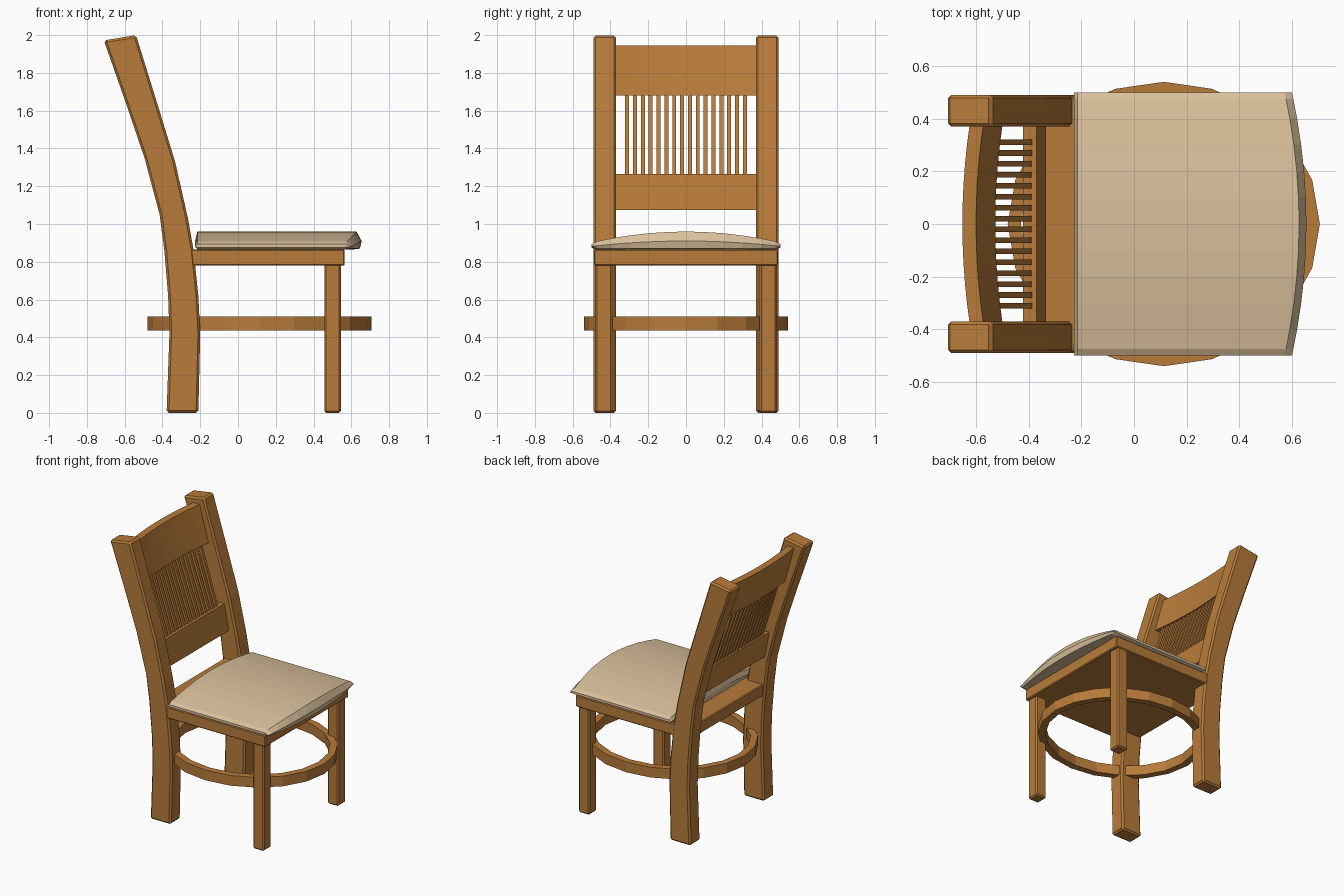
import bpy, bmesh, math

cube = bpy.data.objects.get("Cube")
if cube:
    bpy.data.objects.remove(cube, do_unlink=True)


def material(name, rgb):
    m = bpy.data.materials.new(name)
    m.use_nodes = True
    m.diffuse_color = (*rgb, 1)
    m.node_tree.nodes["Principled BSDF"].inputs["Base Color"].default_value = (*rgb, 1)
    return m


WOOD = material("warm wood", (0.48, 0.20, 0.042))
FABRIC = material("tan fabric", (0.70, 0.53, 0.33))


def loft(name, sections, mat=WOOD, closed=False, bevel=0):
    """Skin a list of matching cross-section loops, capped unless closed."""
    bm = bmesh.new()
    loops = [[bm.verts.new(p) for p in s] for s in sections]
    n = len(loops[0])
    pairs = list(zip(loops, loops[1:]))
    if closed:
        pairs.append((loops[-1], loops[0]))
    else:
        bm.faces.new(loops[0])
        bm.faces.new(loops[-1])
    for a, b in pairs:
        for i in range(n):
            j = (i + 1) % n
            bm.faces.new((a[i], a[j], b[j], b[i]))
    bmesh.ops.recalc_face_normals(bm, faces=bm.faces)
    me = bpy.data.meshes.new(name)
    bm.to_mesh(me)
    bm.free()
    me.materials.append(mat)
    ob = bpy.data.objects.new(name, me)
    bpy.context.collection.objects.link(ob)
    if bevel:
        mod = ob.modifiers.new("soft edges", 'BEVEL')
        mod.width = bevel
        mod.segments = 1
        mod.limit_method = 'ANGLE'
        mod.angle_limit = math.radians(40)
    return ob


def box(name, x0, x1, y0, y1, z0, z1, bevel=0):
    ring = ((x0, y0), (x1, y0), (x1, y1), (x0, y1))
    return loft(name, [[(x, y, z) for x, y in ring] for z in (z0, z1)], bevel=bevel)


# Legs: curved back posts (front x, front z, back x, back z) and square front legs
post = [(-.21, 0, -.378, 0), (-.20, .42, -.363, .42), (-.21, .62, -.37, .62),
        (-.235, .86, -.39, .86), (-.265, 1.03, -.415, 1.05),
        (-.333, 1.33, -.495, 1.35), (-.425, 1.63, -.59, 1.63),
        (-.54, 2.0, -.71, 1.972)]
for side, s in (("left", 1), ("right", -1)):
    ya, yb = s * .37, s * .49
    loft(f"back_post_{side}",
         [[(fx, ya, fz), (fx, yb, fz), (bx, yb, bz), (bx, ya, bz)]
          for fx, fz, bx, bz in post], bevel=.012)
    box(f"front_leg_{side}", .457, .545, *sorted((s * .39, s * .48)), 0, .80, bevel=.01)

# Seat board
box("seat_board", -.37, .565, -.487, .487, .78, .865, bevel=.006)


# Back slats: leaning boards, optionally bowed backwards
def slat(name, z0, x0, z1, x1, bow, t=.026, steps=10):
    secs = []
    for i in range(steps + 1):
        y = -.38 + .76 * i / steps
        b = -bow * (1 - (y / .38) ** 2)
        secs.append([(x0 - t + b, y, z0), (x0 + t + b, y, z0),
                     (x1 + t + b, y, z1), (x1 - t + b, y, z1)])
    loft(name, secs)


slat("top_slat", 1.68, -.525, 1.945, -.598, .028)
slat("lower_slat", 1.075, -.36, 1.265, -.396, 0, steps=1)

# Spindles between the slats
COUNT, PITCH, R = 16, .0415, .0105
for i in range(COUNT):
    y = (i - (COUNT - 1) / 2) * PITCH
    bow = -.028 * (1 - (y / .38) ** 2)
    loft(f"spindle_{i + 1}",
         [[(x - R, y - R, z), (x + R, y - R, z), (x + R, y + R, z), (x - R, y + R, z)]
          for x, z in ((-.394, 1.25), (-.46 + bow / 2, 1.475), (-.525 + bow, 1.70))])

# Oval stretcher ring around the legs
secs = []
for i in range(20):
    a = math.tau * i / 20
    c, s = math.cos(a), math.sin(a)
    secs.append([(.113 + (.593 - d) * c, (.54 - d) * s, z)
                 for d, z in ((0, .435), (0, .51), (.05, .51), (.05, .435))])
loft("stretcher_ring", secs, closed=True)

# Domed cushion with a bowed, rounded front edge
secs = []
for y in (-.5, -.475, -.4, -.3, -.2, -.1, 0, .1, .2, .3, .4, .475, .5):
    k = 1 - (y / .5) ** 2
    rim = abs(y) == .5
    top = .893 if rim else .902 + .058 * k
    mid = .882 + .028 * k
    low = .875 if rim else .865
    nose = .60 + .055 * k
    secs.append([(-.215, y, low), (nose - .05, y, low), (nose - .01, y, low + .005),
                 (nose, y, mid), (nose - .028, y, top), (-.215, y, top),
                 (-.228, y, mid)])
loft("cushion", secs, FABRIC)
